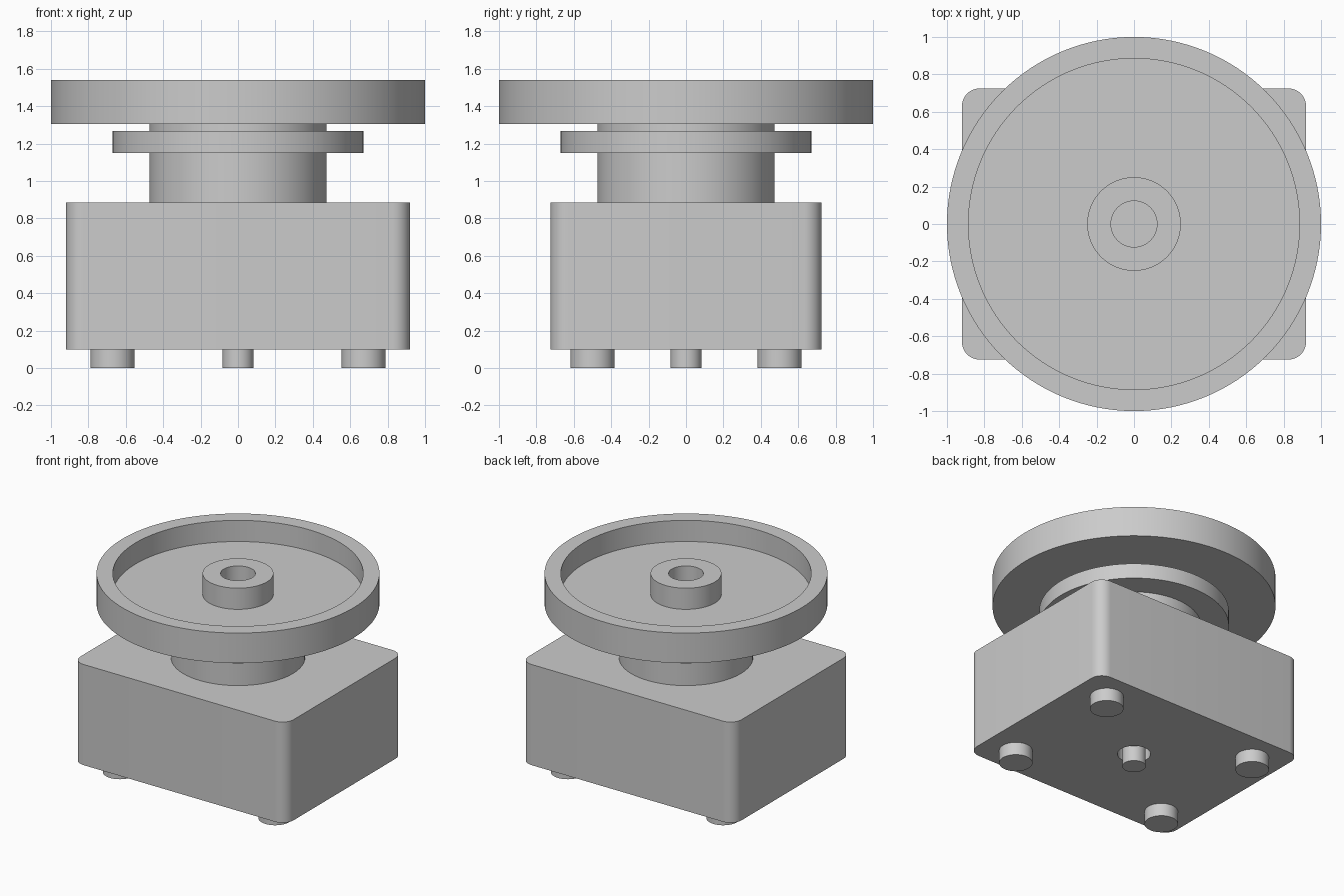
import bpy, bmesh, math

if "Cube" in bpy.data.objects:
    bpy.data.objects.remove(bpy.data.objects["Cube"])

SEG = 96
grey = bpy.data.materials.new("plain_grey")
grey.diffuse_color = (0.6, 0.6, 0.6, 1)
grey.use_nodes = True
grey.node_tree.nodes["Principled BSDF"].inputs["Base Color"].default_value = grey.diffuse_color


def add_object(name, bm):
    bmesh.ops.recalc_face_normals(bm, faces=bm.faces[:])
    mesh = bpy.data.meshes.new(name)
    bm.to_mesh(mesh)
    bm.free()
    mesh.materials.append(grey)
    ob = bpy.data.objects.new(name, mesh)
    bpy.context.collection.objects.link(ob)
    return ob


def activate(ob):
    bpy.ops.object.select_all(action='DESELECT')
    ob.select_set(True)
    bpy.context.view_layer.objects.active = ob


def smooth(ob):
    activate(ob)
    bpy.ops.object.shade_smooth_by_angle(angle=math.radians(30))


def lathe(name, profile, x=0, y=0, seg=SEG):
    """Spin an (r, z) profile that starts and ends on the axis."""
    bm = bmesh.new()
    verts = [bm.verts.new((r, 0, z)) for r, z in profile]
    edges = [bm.edges.new(p) for p in zip(verts, verts[1:])]
    bmesh.ops.spin(bm, geom=verts + edges, cent=(0, 0, 0), axis=(0, 0, 1),
                   angle=math.tau, steps=seg, use_duplicate=False)
    bmesh.ops.remove_doubles(bm, verts=bm.verts[:], dist=1e-4)
    bmesh.ops.translate(bm, verts=bm.verts[:], vec=(x, y, 0))
    ob = add_object(name, bm)
    smooth(ob)
    return ob


def cylinder(name, r, z0, z1, x=0, y=0, seg=SEG):
    return lathe(name, [(0, z0), (r, z0), (r, z1), (0, z1)], x, y, seg)


# Body: box with rounded upright corners
bm = bmesh.new()
bmesh.ops.create_cube(bm, size=1)
bmesh.ops.scale(bm, vec=(1.84, 1.45, 0.785), verts=bm.verts[:])
bmesh.ops.translate(bm, vec=(0, 0, 0.4925), verts=bm.verts[:])
upright = [e for e in bm.edges
           if abs(e.verts[0].co.z - e.verts[1].co.z) > 0.5]
bmesh.ops.bevel(bm, geom=upright, offset=0.095, segments=10,
                profile=0.5, affect='EDGES')
body = add_object("body", bm)

# Shaft hole in the underside of the body
cutter = cylinder("shaft_hole_cutter", 0.117, 0.0, 0.4)
cutter.hide_render = True
cut = body.modifiers.new("shaft_hole", 'BOOLEAN')
cut.operation = 'DIFFERENCE'
cut.solver = 'EXACT'
cut.object = cutter
activate(body)
bpy.ops.object.modifier_apply(modifier=cut.name)
bpy.data.objects.remove(cutter)
smooth(body)

# Shaft end showing in the hole
cylinder("shaft", 0.083, 0.0, 0.41, seg=48)

# Four feet
for sx, side in ((-1, "left"), (1, "right")):
    for sy, end in ((-1, "front"), (1, "back")):
        cylinder(f"{end}_{side}_foot", 0.118, 0.0, 0.1,
                 sx * 0.671, sy * 0.5, 48)

# Neck with its flange
lathe("neck", [(0, 0.88), (0.474, 0.88), (0.474, 1.15), (0.67, 1.15),
               (0.67, 1.268), (0.474, 1.268), (0.474, 1.31), (0, 1.31)])

# Wheel: dished disc with a raised rim and a bored hub
lathe("wheel", [(0, 1.305), (1.0, 1.305), (1.0, 1.54), (0.885, 1.54),
                (0.885, 1.375), (0.25, 1.375), (0.25, 1.54),
                (0.123, 1.54), (0.123, 1.32), (0, 1.32)], seg=128)
